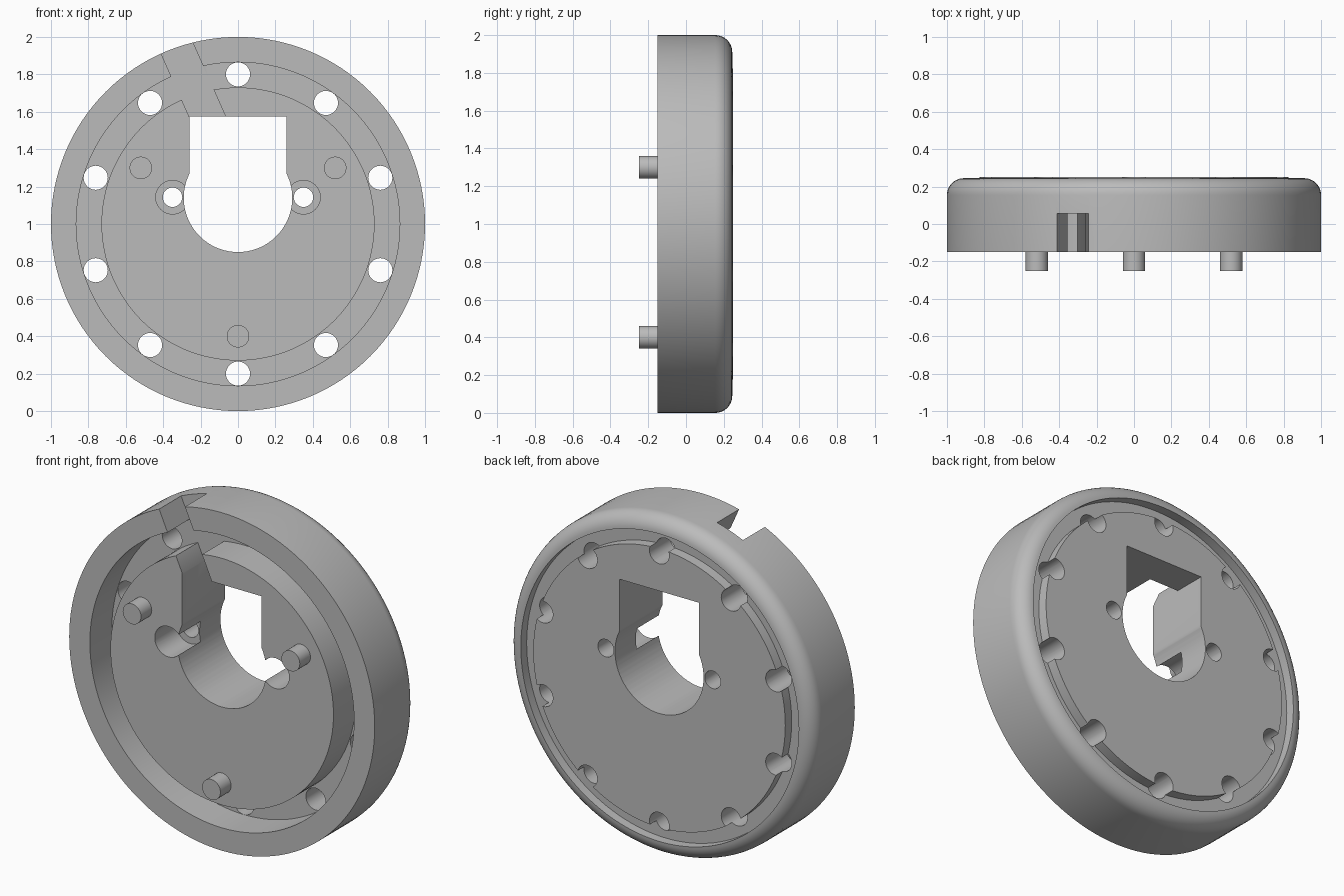
import bpy
import bmesh
from math import sin, cos, pi, radians
from mathutils import Matrix, Vector

cube = bpy.data.objects.get("Cube")
if cube:
    bpy.data.objects.remove(cube)

FRONT, FLOOR, BACK = -0.15, 0.055, 0.25
CENTRE = Vector((0, 0, 1))

grey = bpy.data.materials.new("plain grey")
grey.use_nodes = True
colour = (0.5, 0.5, 0.5, 1)
grey.diffuse_color = colour
grey.node_tree.nodes["Principled BSDF"].inputs["Base Color"].default_value = colour


def make_object(name, bm):
    bmesh.ops.recalc_face_normals(bm, faces=bm.faces)
    mesh = bpy.data.meshes.new(name)
    bm.to_mesh(mesh)
    bm.free()
    mesh.materials.append(grey)
    obj = bpy.data.objects.new(name, mesh)
    bpy.context.collection.objects.link(obj)
    return obj


def rod(name, x, z, radius, y0, y1, sides=48):
    """Cylinder along y."""
    bm = bmesh.new()
    place = Matrix.Translation((x, (y0 + y1) / 2, z)) @ Matrix.Rotation(pi / 2, 4, "X")
    bmesh.ops.create_cone(bm, cap_ends=True, segments=sides, radius1=radius,
                          radius2=radius, depth=y1 - y0, matrix=place)
    return make_object(name, bm)


def prism(name, outline, y0, y1):
    """Outline in x and z, extruded along y."""
    bm = bmesh.new()
    face = bm.faces.new([bm.verts.new((x, y0, z)) for x, z in outline])
    grown = bmesh.ops.extrude_face_region(bm, geom=[face])["geom"]
    verts = [g for g in grown if isinstance(g, bmesh.types.BMVert)]
    bmesh.ops.translate(bm, vec=(0, y1 - y0, 0), verts=verts)
    return make_object(name, bm)


def activate(obj):
    bpy.ops.object.select_all(action="DESELECT")
    obj.select_set(True)
    bpy.context.view_layer.objects.active = obj


def cut(target, cutter):
    cutter.hide_render = True
    mod = target.modifiers.new("cut", "BOOLEAN")
    mod.operation = "DIFFERENCE"
    mod.solver = "EXACT"
    mod.object = cutter
    activate(target)
    bpy.ops.object.modifier_apply(modifier=mod.name)
    bpy.data.objects.remove(cutter)


# Round body: front channel, rounded back edge and shallow back groove
fillet = [(0.91 + 0.09 * cos(a), 0.155 + 0.09 * sin(a))
          for a in (radians(10 * i) for i in range(10))]
profile = [(0, FRONT), (0.73, FRONT), (0.73, FLOOR), (0.865, FLOOR), (0.865, FRONT),
           (1, FRONT), *fillet, (0.91, 0.19), (0.825, 0.19), (0.825, BACK), (0, BACK)]
bm = bmesh.new()
ring = [bm.verts.new((r, y, 1)) for r, y in profile]
edges = [bm.edges.new(pair) for pair in zip(ring, ring[1:])]
bmesh.ops.spin(bm, geom=ring + edges, cent=CENTRE, axis=(0, 1, 0),
               angle=2 * pi, steps=128, use_merge=True)
bmesh.ops.remove_doubles(bm, verts=bm.verts, dist=0.0001)
body = make_object("round_body", bm)

# Central opening: round below, square above
half, radius, mid, top = 0.26, 0.29, 1.14, 1.575
start = math_start = radians(26.3)
sweep = pi + 2 * start
opening = [(radius * cos(start - sweep * i / 48), mid + radius * sin(start - sweep * i / 48))
           for i in range(49)]
opening += [(-half, top), (half, top)]
cut(body, prism("opening_cutter", opening, -0.5, 0.5))

# Slanted cable slot from the rim to the opening
slot = [(-0.455, 2.01), (-0.235, 1.515), (-0.04, 1.515), (-0.26, 2.01)]
cut(body, prism("slot_cutter", slot, -0.5, FLOOR))

# Ten holes around the channel
for i in range(10):
    a = 2 * pi * i / 10
    cut(body, rod("hole_cutter", 0.8 * sin(a), 1 + 0.8 * cos(a), 0.0645, -0.5, 0.5, 32))

# Counterbored screw holes beside the opening
for side in (-1, 1):
    cut(body, rod("screw_cutter", side * 0.35, 1.143, 0.052, -0.5, 0.5, 32))
    cut(body, rod("counterbore_cutter", side * 0.35, 1.143, 0.09, -0.5, FLOOR))

# Three locating pegs on the front
pegs = []
for i, name in enumerate(("left_peg", "bottom_peg", "right_peg")):
    a = radians(60 + 120 * i)
    pegs.append(rod(name, 0.6 * sin(a), 1 + 0.6 * cos(a), 0.06, -0.25, FRONT + 0.02))

for obj in [body, *pegs]:
    activate(obj)
    bpy.ops.object.shade_smooth_by_angle(angle=radians(30))
